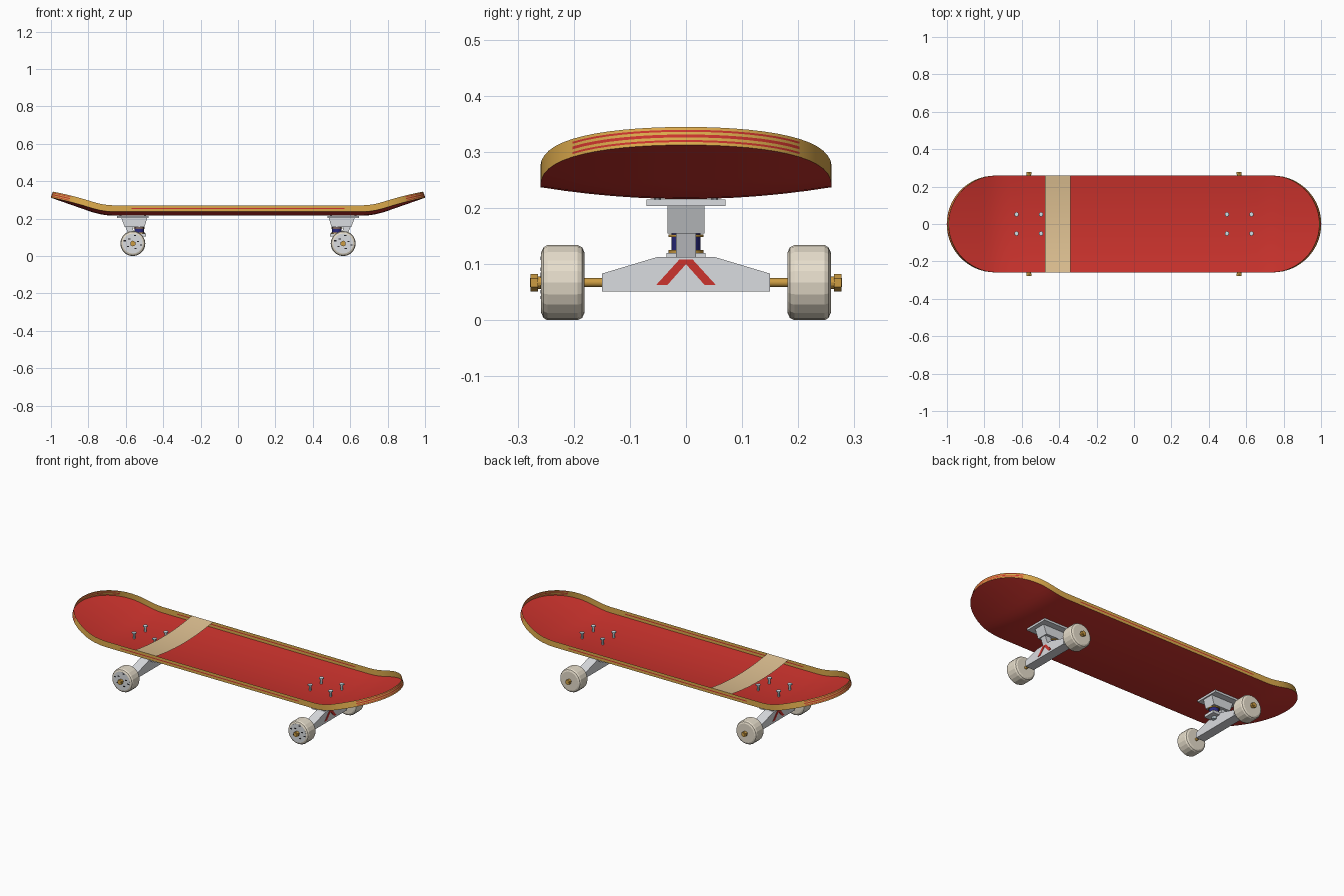
import bpy, bmesh, math
from mathutils import Vector

if "Cube" in bpy.data.objects:
    bpy.data.objects.remove(bpy.data.objects["Cube"])


def material(name, hexcode):
    m = bpy.data.materials.new(name)
    rgb = [int(hexcode[i:i + 2], 16) / 255 for i in (0, 2, 4)]
    m.diffuse_color = [c / 12.92 if c < 0.04 else ((c + 0.055) / 1.055) ** 2.4 for c in rgb] + [1]
    m.use_nodes = True
    m.node_tree.nodes["Principled BSDF"].inputs["Base Color"].default_value = m.diffuse_color
    return m


RED = material("red paint", "CC332D")
TAN = material("tan band", "E0C293")
WOOD = material("golden wood", "DCAA4C")
METAL = material("grey metal", "DADCE0")
CREAM = material("cream urethane", "E6DDCB")
BRASS = material("brass", "CC9C42")
BLUE = material("blue rubber", "2A2A80")
STEEL = material("pale steel", "D5E6EE")
DARK = material("dark print", "222226")


def finish(name, bm, mats, smooth=None):
    bmesh.ops.recalc_face_normals(bm, faces=bm.faces)
    me = bpy.data.meshes.new(name)
    for f in bm.faces:
        f.smooth = smooth is not None
    bm.to_mesh(me)
    bm.free()
    for m in mats:
        me.materials.append(m)
    if smooth is not None:
        me.set_sharp_from_angle(angle=math.radians(smooth))
    ob = bpy.data.objects.new(name, me)
    bpy.context.collection.objects.link(ob)
    return ob


def prism(name, pts, axis, a, b, mat):
    """Extrude a 2D outline along x (points are y,z) or along y (points are x,z)."""
    bm = bmesh.new()
    put = (lambda p, t: (t, p[0], p[1])) if axis == "x" else (lambda p, t: (p[0], t, p[1]))
    lo = [bm.verts.new(put(p, a)) for p in pts]
    hi = [bm.verts.new(put(p, b)) for p in pts]
    bm.faces.new(lo)
    bm.faces.new(hi)
    for i in range(len(pts)):
        j = (i + 1) % len(pts)
        bm.faces.new((lo[i], lo[j], hi[j], hi[i]))
    return finish(name, bm, [mat])


def box(name, x, y, z, mat):
    return prism(name, [(x[0], z[0]), (x[1], z[0]), (x[1], z[1]), (x[0], z[1])], "y", *y, mat)


def lathe(name, profile, centre, axis, n, mat, smooth=None):
    """Turn a profile of (distance along axis, radius) around a centre."""
    bm = bmesh.new()
    rings = []
    for t, r in profile:
        ring = []
        for i in range(n):
            a = 2 * math.pi * i / n
            s, c = r * math.cos(a), r * math.sin(a)
            v = (c, t, s) if axis == "y" else (c, s, t)
            ring.append(bm.verts.new(Vector(centre) + Vector(v)))
        rings.append(ring)
    for p, q in zip(rings, rings[1:]):
        for i in range(n):
            j = (i + 1) % n
            bm.faces.new((p[i], p[j], q[j], q[i]))
    bm.faces.new(rings[0])
    bm.faces.new(rings[-1])
    return finish(name, bm, [mat], smooth)


# Deck shape: flat middle, kicked ends, slight concave, open tray with a rim
HALF_W, STRAIGHT, END, THICK = 0.259, 0.73, 0.26, 0.034
KICK, BLEND, SLOPE = 0.66, 0.12, 0.35


def kick(x):
    t = max(abs(x) - KICK, 0)
    if t < BLEND:
        return SLOPE * t * t / (2 * BLEND), math.copysign(SLOPE * t / BLEND, x)
    return SLOPE * (t - BLEND / 2), math.copysign(SLOPE, x)


def deck_point(x, y, depth):
    z, slope = kick(x)
    normal = Vector((-slope, 0, 1)).normalized()
    return Vector((x, y, 0.25 + z + 0.021 * (y / HALF_W) ** 2)) - normal * depth


def half_width(x):
    e = max(abs(x) - STRAIGHT, 0) / END
    return HALF_W * math.sqrt(max(1 - e * e, 0))


NY = 12


def sheet(name, stations, depth, mat):
    """A curved sheet across the deck at a given depth below the rim."""
    bm = bmesh.new()
    rows = [[bm.verts.new(deck_point(x, half_width(x) * (2 * i / NY - 1), depth))
             for i in range(NY + 1)] for x in stations]
    for p, q in zip(rows, rows[1:]):
        for i in range(NY):
            bm.faces.new((p[i], p[i + 1], q[i + 1], q[i]))
    bmesh.ops.remove_doubles(bm, verts=bm.verts, dist=0.0002)
    return finish(name, bm, [mat], 35)


end_x = [STRAIGHT + END * math.sin(math.pi / 2 * i / 14) for i in range(15)]
half = [0.2, 0.57, 0.66, 0.695] + end_x
stations = sorted([-x for x in half] + half)
sheet("deck_panel", stations, THICK, RED)
sheet("deck_band", [-0.475, -0.34], 0, TAN)

# Wooden rim running round the outline, with red plies
plies = [0, .16, .27, .42, .58, .73, .84, 1]
outline = [(x, half_width(x)) for x in stations]
outline += [(x, -half_width(x)) for x in reversed(stations[1:-1])]
bm = bmesh.new()
cols = [[bm.verts.new(deck_point(x, y, THICK * p)) for p in plies] for x, y in outline]
for k in range(len(cols)):
    j = (k + 1) % len(cols)
    xm = abs(outline[k][0] + outline[j][0]) / 2
    for r in range(7):
        f = bm.faces.new((cols[k][r], cols[k][r + 1], cols[j][r + 1], cols[j][r]))
        f.material_index = 1 if (r == 3 and xm < 0.57) or (r % 2 and xm > 0.9) else 0
finish("deck_rim", bm, [WOOD, RED], 35)

AXLE_X, AXLE_Z = 0.5625, 0.067
for s, end in ((-1, "left"), (1, "right")):
    X = lambda *v: [s * x for x in v]

    # Baseplate and its tapered block
    box(end + "_baseplate", X(0.478, 0.648), (-0.07, 0.07), (0.204, 0.2155), METAL)
    prism(end + "_baseplate_block", [(s * x, z) for x, z in
          ((0.485, 0.206), (0.625, 0.206), (0.605, 0.155), (0.5, 0.155))], "y", -0.033, 0.033, METAL)
    # Pivot arm
    prism(end + "_pivot_arm", [(s * x, z) for x, z in
          ((0.55, 0.1), (0.58, 0.1), (0.602, 0.158), (0.565, 0.158))], "y", -0.018, 0.018, METAL)
    # Bushing with washers and kingpin nut
    kx = s * 0.528
    lathe(end + "_bushing", [(0.118, 0.026), (0.155, 0.026)], (kx, 0, 0), "z", 16, BLUE, 40)
    for z in (0.12, 0.148):
        lathe(end + "_bushing_washer", [(z, 0.031), (z + 0.005, 0.031)], (kx, 0, 0), "z", 16, BRASS, 40)
    lathe(end + "_kingpin_nut", [(0.092, 0.014), (0.106, 0.014)], (kx, 0, 0), "z", 6, STEEL)
    box(end + "_hanger_boss", X(0.493, 0.58), (-0.035, 0.035), (0.104, 0.12), METAL)
    # Hanger
    prism(end + "_hanger", [(-0.15, 0.051), (0.15, 0.051), (0.15, 0.083), (0.05, 0.113),
          (-0.05, 0.113), (-0.15, 0.083)], "x", *X(0.535, 0.59), METAL)
    # Painted stripes on the outer hanger face
    for m in (-1, 1):
        prism(end + "_hanger_stripe", [(m * y, z) for y, z in
              ((0, 0.108), (0.012, 0.108), (0.053, 0.063), (0.033, 0.063), (0, 0.1))],
              "x", *X(0.589, 0.592), RED)
    # Axle
    lathe(end + "_axle", [(-0.278, 0.008), (0.278, 0.008)], (s * AXLE_X, 0, AXLE_Z), "y", 12, BRASS, 40)

    for m, side in ((-1, "front"), (1, "back")):
        c = (s * AXLE_X, 0, AXLE_Z)
        tag = end + "_" + side
        # Wheel and axle nut
        lathe(tag + "_wheel", [(m * y, r) for y, r in
              ((0.181, 0.054), (0.185, 0.063), (0.193, 0.067), (0.247, 0.067),
               (0.254, 0.063), (0.258, 0.054))], c, "y", 20, CREAM)
        lathe(tag + "_axle_washer", [(m * 0.257, 0.011), (m * 0.264, 0.011)], c, "y", 12, BRASS)
        lathe(tag + "_axle_nut", [(m * 0.264, 0.0155), (m * 0.277, 0.0155)], c, "y", 6, BRASS)
        if m < 0:
            # Pale face plate with small dark flecks
            lathe(tag + "_wheel_face", [(-0.257, 0.053), (-0.2585, 0.053)], c, "y", 20, METAL)
            for k in range(7):
                a, r = k * 2.4 + 0.4, (0.03, 0.045)[k % 2]
                x, z = c[0] + r * math.cos(a), AXLE_Z + r * math.sin(a)
                box(tag + "_wheel_fleck", (x - 0.006, x + 0.006), (-0.259, -0.2575),
                    (z - 0.003, z + 0.003), DARK)
    # Mounting bolts through the deck
    for x in (0.497, 0.628):
        for y in (-0.051, 0.051):
            lathe(end + "_mounting_bolt", [(-0.036, 0.006), (-0.004, 0.006), (-0.004, 0.013),
                  (0.002, 0.013), (0.004, 0.008)], deck_point(s * x, y, 0), "z", 6, STEEL)
